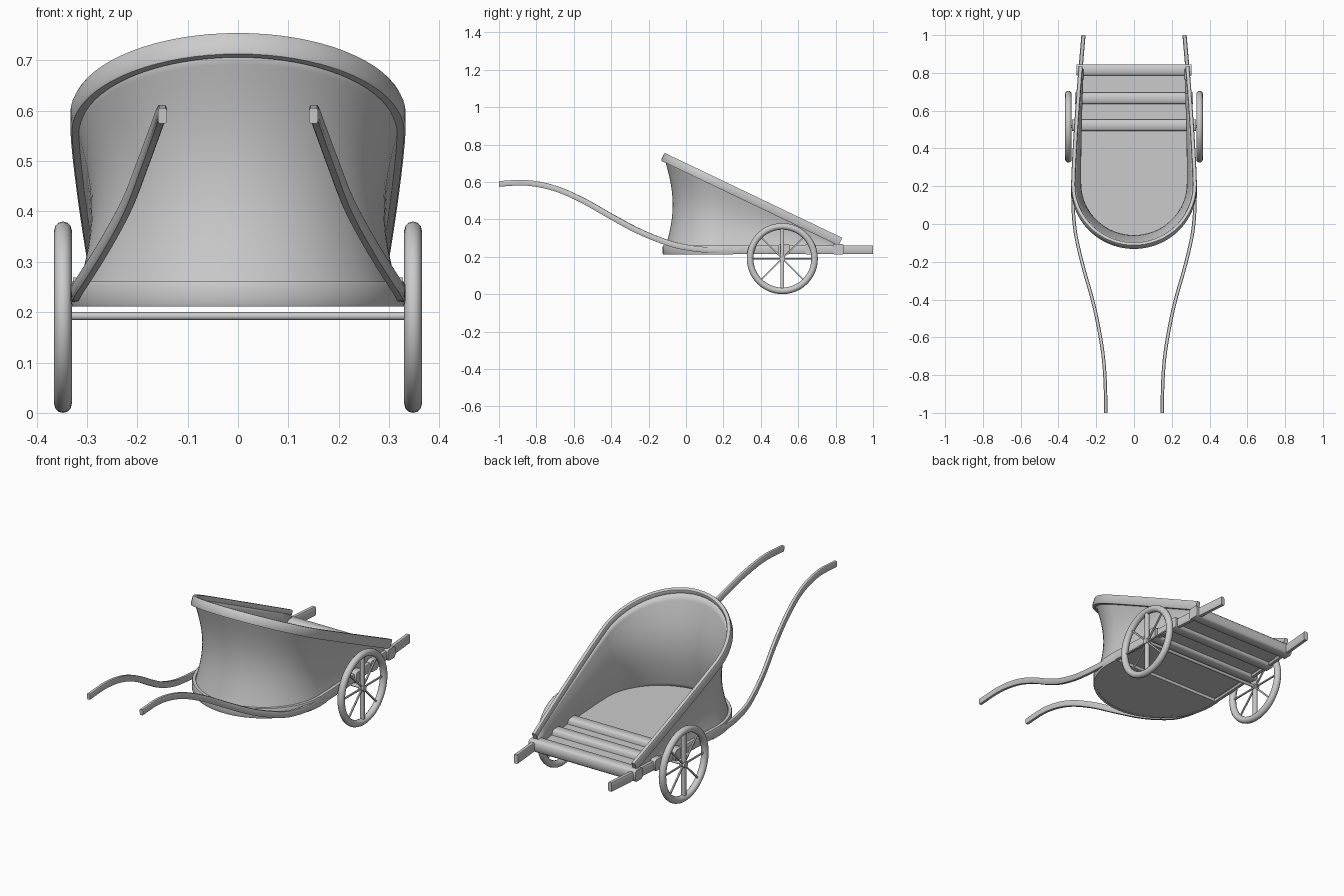
import bpy, bmesh, math
from mathutils import Vector

if "Cube" in bpy.data.objects:
    bpy.data.objects.remove(bpy.data.objects["Cube"])

wood = bpy.data.materials.new("grey_wood")
wood.diffuse_color = (0.6, 0.6, 0.6, 1)
wood.use_nodes = True
wood.node_tree.nodes["Principled BSDF"].inputs["Base Color"].default_value = wood.diffuse_color


def finish(name, bm):
    bmesh.ops.recalc_face_normals(bm, faces=bm.faces)
    me = bpy.data.meshes.new(name)
    bm.to_mesh(me)
    bm.free()
    me.materials.append(wood)
    me.shade_smooth()
    me.set_sharp_from_angle(angle=math.radians(50))
    ob = bpy.data.objects.new(name, me)
    bpy.context.collection.objects.link(ob)
    return ob


SQUARED = [(.5, .36), (.36, .5), (-.36, .5), (-.5, .36),
           (-.5, -.36), (-.36, -.5), (.36, -.5), (.5, -.36)]
ROUND = [(.5 * math.cos(i * math.pi / 6), .5 * math.sin(i * math.pi / 6)) for i in range(12)]


def sweep(name, pts, w, h, up=(0, 0, 1), section=SQUARED):
    """Sweep a w by h section along a path."""
    pts = [Vector(p) for p in pts]
    bm = bmesh.new()
    rings = []
    for i, p in enumerate(pts):
        t = (pts[min(i + 1, len(pts) - 1)] - pts[max(i - 1, 0)]).normalized()
        side = t.cross(Vector(up)).normalized()
        top = side.cross(t)
        rings.append([bm.verts.new(p + side * a * w + top * b * h) for a, b in section])
    n = len(section)
    for r, q in zip(rings, rings[1:]):
        for k in range(n):
            bm.faces.new((r[k], r[(k + 1) % n], q[(k + 1) % n], q[k]))
    bm.faces.new(rings[0])
    bm.faces.new(rings[-1])
    return finish(name, bm)


def smooth_path(pts, steps=6):
    """Catmull-Rom curve through the points."""
    p = [Vector(q) for q in pts]
    p = [2 * p[0] - p[1]] + p + [2 * p[-1] - p[-2]]
    out = []
    for a, b, c, d in zip(p, p[1:], p[2:], p[3:]):
        for k in range(steps):
            t = k / steps
            out.append(.5 * (2 * b + (c - a) * t + (2 * a - 5 * b + 4 * c - d) * t * t
                             + (3 * b - a - 3 * c + d) * t ** 3))
    return out + [p[-2]]


def side_x(y):
    return .322 - .04 * (max(y - .2, 0) / .63) ** 1.3


def u_outline(y_end, n_side=10, n_arc=36):
    """U-shaped plan: tapering sides joined by a round front."""
    ys = [y_end + (.2 - y_end) * i / n_side for i in range(n_side)]
    right = [(side_x(y), y) for y in ys]
    arc = [(.322 * math.cos(math.pi * i / n_arc), .2 - .315 * math.sin(math.pi * i / n_arc))
           for i in range(n_arc + 1)]
    return right + arc + [(-x, y) for x, y in reversed(right)]


def rim_z(y):
    return .73 - .478 * (y + .115)


def plate(name, outline, z0, z1):
    bm = bmesh.new()
    f = bm.faces.new([bm.verts.new((x, y, z0)) for x, y in outline])
    r = bmesh.ops.extrude_face_region(bm, geom=[f])
    bmesh.ops.translate(bm, vec=(0, 0, z1 - z0),
                        verts=[v for v in r["geom"] if isinstance(v, bmesh.types.BMVert)])
    return finish(name, bm)


# Flared basket wall with a narrowed waist
outline = u_outline(.82)
bm = bmesh.new()
rows, base = 14, .225
cols = []
for i, (x, y) in enumerate(outline):
    a = Vector(outline[max(i - 1, 0)])
    b = Vector(outline[min(i + 1, len(outline) - 1)])
    t = (b - a).normalized()
    inward = Vector((t.y, -t.x))
    if inward.dot(Vector((-x, .25 - y))) < 0:
        inward = -inward
    height = rim_z(y) - base
    col = []
    for j in range(rows + 1):
        v = j / rows
        d = .005 + .045 * math.sin(math.pi * v) * min(height / .5, 1)
        col.append(bm.verts.new((x + inward.x * d, y + inward.y * d, base + height * v)))
    cols.append(col)
for c, e in zip(cols, cols[1:]):
    for j in range(rows):
        bm.faces.new((c[j], e[j], e[j + 1], c[j + 1]))
wall = finish("basket_wall", bm)
mod = wall.modifiers.new("thickness", "SOLIDIFY")
mod.thickness = .012
mod.offset = 0

# Sloping rim
sweep("basket_rim", [(x, y, rim_z(y)) for x, y in u_outline(.825)], .022, .046, (0, .431, .902))

# Base band and floor
front_arc = [(x, y) for x, y in u_outline(.25, 2)]
sweep("base_band", [(x, y, .236) for x, y in front_arc], .02, .05)
plate("front_floor", front_arc, .212, .242)
plate("rear_floor", [(side_x(.25), .25), (side_x(.82), .82),
                     (-side_x(.82), .82), (-side_x(.25), .25)], .228, .242)

# Cross slats
for i, (y, hx) in enumerate([(.523, .328), (.665, .312), (.815, .304)]):
    sweep(f"cross_slat_{i + 1}", [(-hx, y, .24), (hx, y, .24)], .06, .058)

# Axle
sweep("axle", [(-.345, .515, .192), (.345, .515, .192)], .016, .016, section=ROUND)

handle = [(.15, -1, .59), (.152, -.85, .595), (.163, -.7, .565), (.187, -.55, .5),
          (.22, -.4, .415), (.263, -.25, .335), (.3, -.1, .275), (.316, 0, .25),
          (.323, .12, .236), (.322, .28, .234)]

for s, side in ((1, "right"), (-1, "left")):
    # Curved pulling handle running into the side rail
    sweep(f"handle_{side}", smooth_path([(s * x, y, z) for x, y, z in handle]), .018, .03)
    sweep(f"side_rail_{side}", [(s * side_x(y), y, .2375)
                                for y in [.2 + .1 * i for i in range(9)]], .022, .046)

    # Wheel: round tyre, hub and spokes
    cx, cy, cz, major, minor = s * .3475, .515, .19, .1725, .0175
    bm = bmesh.new()
    n, m = 48, 12
    grid = [[bm.verts.new((cx + minor * math.sin(2 * math.pi * j / m),
                           cy + (major + minor * math.cos(2 * math.pi * j / m)) * math.cos(2 * math.pi * i / n),
                           cz + (major + minor * math.cos(2 * math.pi * j / m)) * math.sin(2 * math.pi * i / n)))
             for j in range(m)] for i in range(n)]
    for i in range(n):
        for j in range(m):
            g, k = grid[i], grid[(i + 1) % n]
            bm.faces.new((g[j], k[j], k[(j + 1) % m], g[(j + 1) % m]))
    finish(f"wheel_tyre_{side}", bm)
    sweep(f"wheel_hub_{side}", [(cx - .014, cy, cz), (cx + .014, cy, cz)], .03, .03, section=ROUND)
    for i in range(4):
        a = math.pi * i / 4
        dy, dz = .165 * math.cos(a), .165 * math.sin(a)
        size = .02 if i == 2 else .008
        sweep(f"wheel_spoke_{side}_{i + 1}", [(cx, cy - dy, cz - dz), (cx, cy + dy, cz + dz)],
              size, size, (1, 0, 0))
